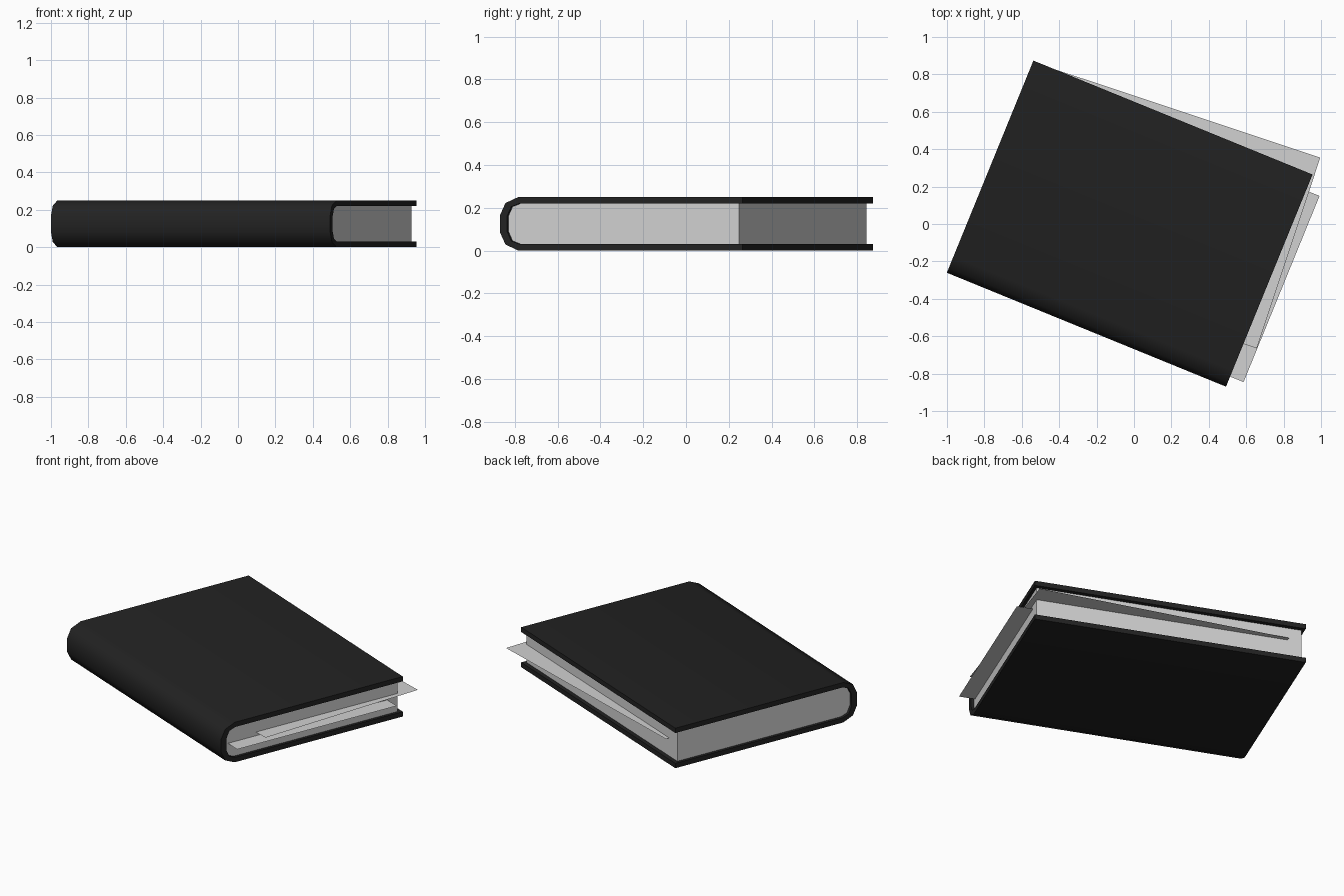
import bpy, bmesh, math
from mathutils import Matrix

if "Cube" in bpy.data.objects:
    bpy.data.objects.remove(bpy.data.objects["Cube"])

ANGLE = math.radians(-22.2)
BOOK = Matrix.Translation((-0.023, 0.002, 0)) @ Matrix.Rotation(ANGLE, 4, 'Z')
MID = 0.125   # half of the book height


def material(name, value):
    m = bpy.data.materials.new(name)
    m.diffuse_color = (value, value, value, 1)
    m.use_nodes = True
    m.node_tree.nodes["Principled BSDF"].inputs["Base Color"].default_value = m.diffuse_color
    return m


black = material("black cover", 0.016)
paper = material("pale grey paper", 0.64)


def add_object(name, bm, mat):
    mesh = bpy.data.meshes.new(name)
    bm.to_mesh(mesh)
    bm.free()
    mesh.materials.append(mat)
    ob = bpy.data.objects.new(name, mesh)
    bpy.context.collection.objects.link(ob)
    return ob


def mirrored(half):
    """Complete an upper half-profile (fore edge to spine) with its lower half."""
    return half + [(v, 2 * MID - z) for v, z in reversed(half)]


def extrude_profile(name, profile, half_len, mat):
    """Run a (v, z) outline along the spine direction."""
    bm = bmesh.new()
    face = bm.faces.new([bm.verts.new((-half_len, v, z)) for v, z in profile])
    new = bmesh.ops.extrude_face_region(bm, geom=[face], use_keep_orig=True)["geom"]
    bmesh.ops.translate(bm, vec=(2 * half_len, 0, 0),
                        verts=[g for g in new if isinstance(g, bmesh.types.BMVert)])
    bmesh.ops.recalc_face_normals(bm, faces=bm.faces)
    bmesh.ops.transform(bm, matrix=BOOK, verts=bm.verts)
    ob = add_object(name, bm, mat)
    bpy.context.view_layer.objects.active = ob
    ob.select_set(True)
    bpy.ops.object.shade_smooth_by_angle(angle=math.radians(50))
    ob.select_set(False)
    return ob


def sheet(name, corner, angle, length, width, z):
    """Single loose leaf, placed by its outer back corner."""
    bm = bmesh.new()
    bm.faces.new([bm.verts.new(p) for p in
                  ((-length, -width, 0), (0, -width, 0), (0, 0, 0), (-length, 0, 0))])
    place = Matrix.Translation((*corner, z)) @ Matrix.Rotation(angle, 4, 'Z')
    bmesh.ops.transform(bm, matrix=place, verts=bm.verts)
    return add_object(name, bm, paper)


# Wrap-around cover with rounded spine
outer = mirrored([(0.6125, 0.25), (-0.52, 0.25), (-0.585, 0.222), (-0.6125, 0.165)])
inner = [(-0.515, 0.22), (-0.556, 0.205), (-0.576, 0.163)]
extrude_profile("cover", outer + mirrored([(0.6125, 0.22)] + inner)[::-1], 0.806, black)

# Page block filling the cover
extrude_profile("page_block", mirrored([(0.5875, 0.22)] + inner), 0.788, paper)

# Two loose leaves sticking out
sheet("upper_loose_sheet", (0.996, 0.355), math.radians(-18.4), 1.52, 1.075, 0.143)
sheet("lower_loose_sheet", (0.992, 0.15), ANGLE, 1.52, 1.075, 0.12)
